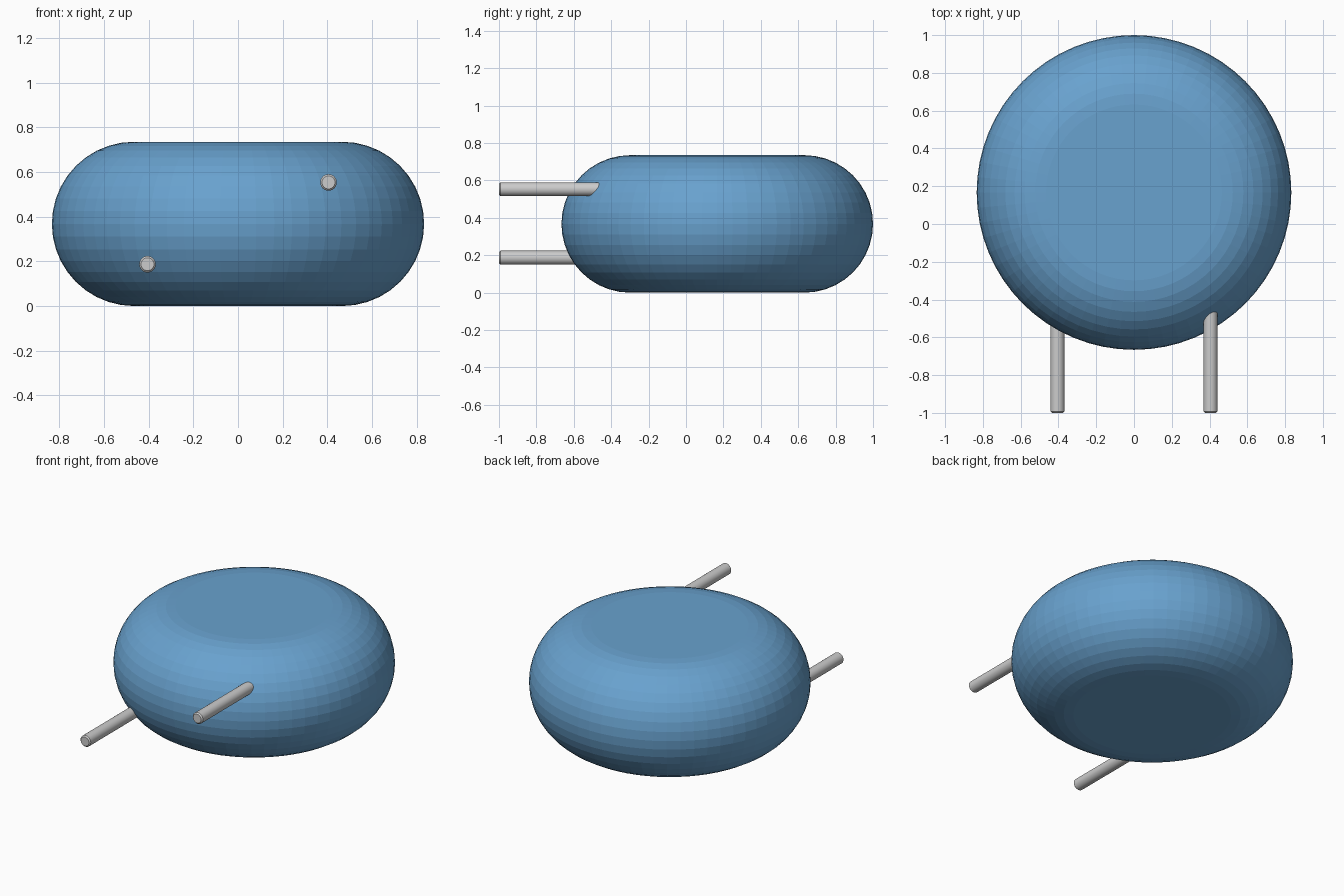
import bpy, bmesh, math
from mathutils import Matrix, Vector

if "Cube" in bpy.data.objects:
    bpy.data.objects.remove(bpy.data.objects["Cube"])


def make_object(name, bm, color=None):
    mesh = bpy.data.meshes.new(name)
    bmesh.ops.recalc_face_normals(bm, faces=bm.faces)
    bm.to_mesh(mesh)
    bm.free()
    obj = bpy.data.objects.new(name, mesh)
    bpy.context.collection.objects.link(obj)
    if color:
        mat = bpy.data.materials.new(name + "_paint")
        mat.diffuse_color = color
        mat.use_nodes = True
        mat.node_tree.nodes["Principled BSDF"].inputs["Base Color"].default_value = mat.diffuse_color
        mesh.materials.append(mat)
    return obj


def lathe(name, profile, steps, matrix, color=None):
    """Spin an (r, z) profile around z and cap both ends."""
    bm = bmesh.new()
    rings = []
    for r, z in profile:
        rings.append([bm.verts.new((r * math.cos(2 * math.pi * i / steps),
                                    r * math.sin(2 * math.pi * i / steps), z))
                      for i in range(steps)])
    for a, b in zip(rings, rings[1:]):
        for i in range(steps):
            j = (i + 1) % steps
            bm.faces.new((a[i], a[j], b[j], b[i]))
    bm.faces.new(rings[0][::-1])
    bm.faces.new(rings[-1])
    bm.transform(matrix)
    return make_object(name, bm, color)


# Disc body: flat top and bottom with a fully rounded rim
R, H, CY = 0.833, 0.735, 0.167
r = H / 2
arc = [(R - r + r * math.cos(a), r + r * math.sin(a))
       for a in (math.radians(-90 + 180 * k / 20) for k in range(21))]
lathe("disc_body", arc, 64, Matrix.Translation((0, CY, 0)), (0.14, 0.36, 0.62, 1))

# Two wire leads, staggered in height, with slightly chamfered tips
LEAD_R, CH = 0.037, 0.008
for name, x, z, inner in (("lower_lead", -0.405, 0.187, -0.42),
                          ("upper_lead", 0.405, 0.553, -0.42)):
    length = inner + 1.0
    profile = [(LEAD_R - CH, 0), (LEAD_R, CH), (LEAD_R, length)]
    place = Matrix.Translation((x, -1, z)) @ Matrix.Rotation(math.radians(-90), 4, 'X')
    lead = lathe(name, profile, 24, place)
    bpy.ops.object.select_all(action='DESELECT')
    lead.select_set(True)
    bpy.context.view_layer.objects.active = lead
    bpy.ops.object.shade_smooth_by_angle(angle=math.radians(30))
